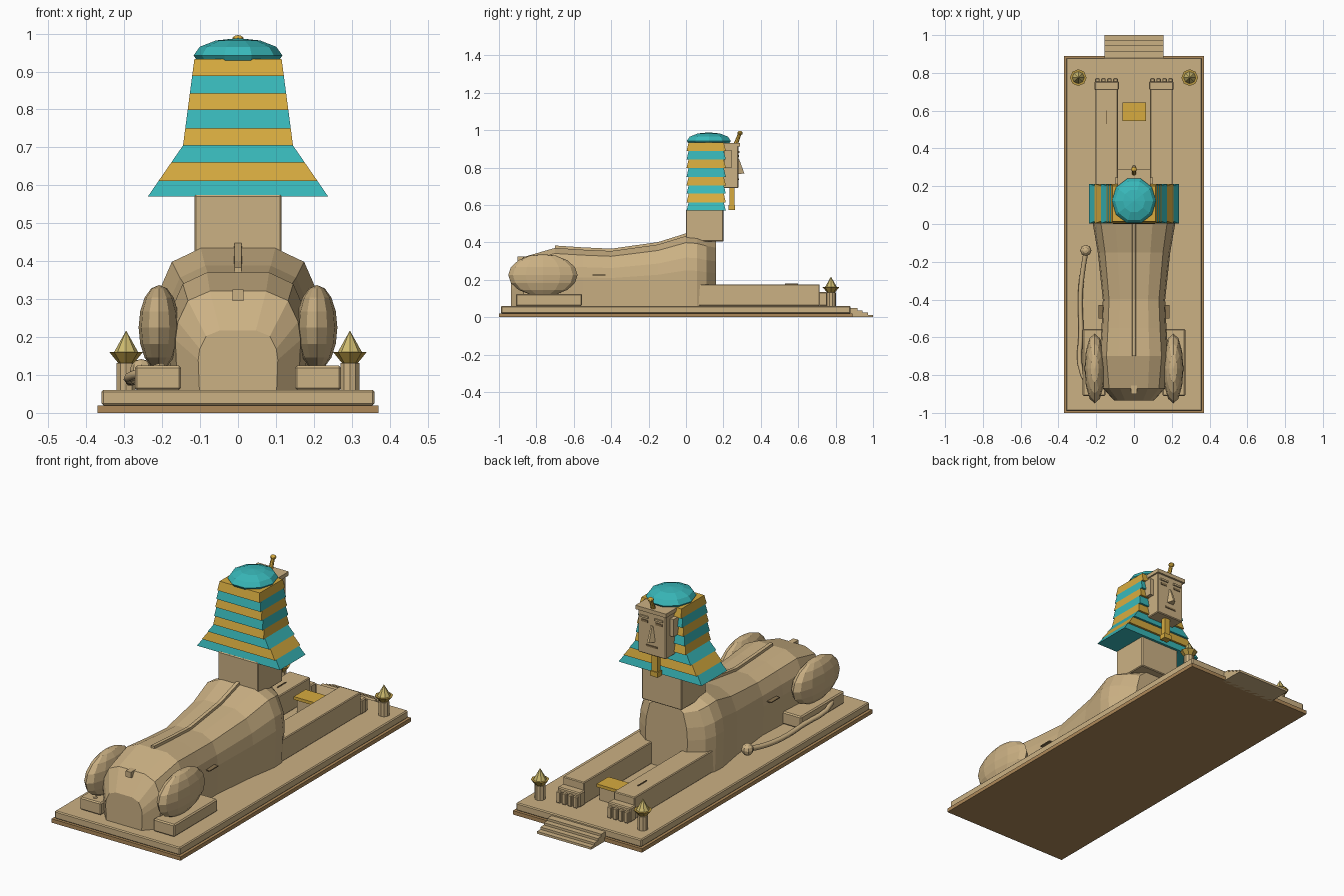
import bpy, bmesh, math
from mathutils import Vector, Matrix

cube = bpy.data.objects.get("Cube")
if cube:
    bpy.data.objects.remove(cube, do_unlink=True)


def material(name, rgb):
    m = bpy.data.materials.new(name)
    m.use_nodes = True
    m.diffuse_color = (*rgb, 1)
    m.node_tree.nodes["Principled BSDF"].inputs["Base Color"].default_value = (*rgb, 1)
    return m


SAND = material("sandstone", (0.60, 0.44, 0.23))
BASE = material("brown stone", (0.42, 0.25, 0.10))
CRACK = material("dark sandstone", (0.25, 0.17, 0.08))
TEAL = material("teal", (0.04, 0.48, 0.49))
GOLD = material("gold", (0.68, 0.41, 0.05))
BRASS = material("brass", (0.50, 0.33, 0.06))
FLAME = material("pale gold", (0.62, 0.50, 0.16))


def finish(name, bm, mat, bevel=0):
    bmesh.ops.recalc_face_normals(bm, faces=bm.faces)
    mesh = bpy.data.meshes.new(name)
    bm.to_mesh(mesh)
    bm.free()
    mesh.materials.append(mat)
    ob = bpy.data.objects.new(name, mesh)
    bpy.context.collection.objects.link(ob)
    if bevel:
        mod = ob.modifiers.new("soft edges", "BEVEL")
        mod.width, mod.segments = bevel, 1
    return ob


def box(name, x, y, z, mat=SAND, bevel=0):
    """Box from (min, max) ranges."""
    bm = bmesh.new()
    bmesh.ops.create_cube(bm, size=1)
    for v in bm.verts:
        v.co = [(lo + hi) / 2 + c * (hi - lo) for c, (lo, hi) in zip(v.co, (x, y, z))]
    return finish(name, bm, mat, bevel)


def ball(name, centre, radii, mat, u=10, v=6, turn=0):
    bm = bmesh.new()
    bmesh.ops.create_uvsphere(bm, u_segments=u, v_segments=v, radius=1)
    bm.transform(Matrix.Translation(centre) @ Matrix.Diagonal((*radii, 1))
                 @ Matrix.Rotation(turn, 4, "Z"))
    return finish(name, bm, mat)


def cone(name, a, b, r1, r2, mat, sides=8):
    """Tapered rod from point a to point b."""
    a, b = Vector(a), Vector(b)
    bm = bmesh.new()
    bmesh.ops.create_cone(bm, cap_ends=True, segments=sides, radius1=r1, radius2=r2,
                          depth=(b - a).length)
    bm.transform(Matrix.Translation((a + b) / 2)
                 @ (b - a).to_track_quat("Z", "Y").to_matrix().to_4x4())
    return finish(name, bm, mat)


def loft(name, rings, mat):
    """Skin a list of equal-length closed rings."""
    bm = bmesh.new()
    rows = [[bm.verts.new(p) for p in ring] for ring in rings]
    n = len(rows[0])
    for r, s in zip(rows, rows[1:]):
        for i in range(n):
            bm.faces.new((r[i], r[(i + 1) % n], s[(i + 1) % n], s[i]))
    bm.faces.new(rows[0])
    bm.faces.new(rows[-1])
    return finish(name, bm, mat)


def rect(w, y0, y1, z):
    return [(-w, y0, z), (w, y0, z), (w, y1, z), (-w, y1, z)]


def path(name, points, radius, mat):
    curve = bpy.data.curves.new(name, "CURVE")
    curve.dimensions = "3D"
    curve.bevel_depth, curve.bevel_resolution = radius, 1
    curve.use_fill_caps = True
    curve.resolution_u = 4
    spline = curve.splines.new("BEZIER")
    spline.bezier_points.add(len(points) - 1)
    for bp, p in zip(spline.bezier_points, points):
        bp.co = p
        bp.handle_left_type = bp.handle_right_type = "AUTO"
    curve.materials.append(mat)
    ob = bpy.data.objects.new(name, curve)
    bpy.context.collection.objects.link(ob)


# Plinth and entrance steps
box("plinth_foot", (-.37, .37), (-1, .89), (0, .02), BASE)
box("plinth", (-.36, .36), (-.99, .88), (.02, .06), SAND, .005)
for i in range(4):
    box(f"step_{i}", (-.155, .155), (.87, 1 - .028 * i), (.012 * i, .012 * (i + 1)))

# Lion body: arched section scaled along the spine
FLOOR = .06
half = [(.97, 0), (1, .5), (.96, .68), (.8, .89), (.45, .985)]
arch = half + [(-x, z) for x, z in reversed(half)]
sections = [(-.935, .105, .22), (-.87, .165, .325), (-.70, .182, .375), (-.55, .172, .365),
            (-.40, .165, .358), (-.15, .192, .393), (0, .218, .44), (.06, .215, .435),
            (.11, .19, .42), (.16, .12, .41)]
loft("body", [[(w * x, y, FLOOR + (top - FLOOR) * z) for x, z in arch]
              for y, w, top in sections], SAND)

# Spine ridge and tail root
loft("spine_ridge", [[(-.013, y, t - .03), (.013, y, t - .03), (.009, y, t + .008), (-.009, y, t + .008)]
                     for y, w, t in sections[2:7]], SAND)
box("tail_root", (-.015, .015), (-.90, -.84), (.295, .325))

# Haunches, feet, forelegs and toes on both sides
for s, side in ((1, "left"), (-1, "right")):
    def span(a, b):
        return tuple(sorted((s * a, s * b)))
    ball(f"{side}_haunch", (s * .208, -.765, .225), (.054, .185, .112), SAND, 12, 8)
    box(f"{side}_hind_foot", span(.15, .272), (-.91, -.555), (.06, .125), SAND, .006)
    box(f"{side}_foreleg", span(.085, .205), (.04, .715), (.06, .175), SAND, .004)
    box(f"{side}_paw", span(.08, .21), (.71, .755), (.06, .135), SAND, .005)
    for i in range(4):
        x = .086 + .032 * i
        box(f"{side}_toe_{i}", span(x, x + .024), (.75, .772), (.06, .12), SAND, .004)
    # Lamp post with bowl and pointed flame
    x, y = s * .295, .775
    cone(f"{side}_lamp_post", (x, y, .06), (x, y, .132), .026, .026, SAND, 10)
    cone(f"{side}_lamp_bowl", (x, y, .128), (x, y, .16), .018, .044, BRASS)
    cone(f"{side}_lamp_flame", (x, y, .16), (x, y, .217), .032, 0, FLAME)
    # Ears and eyes
    box(f"{side}_ear", span(.075, .1), (.205, .245), (.8, .89))
    box(f"{side}_eye", span(.022, .06), (.275, .283), (.855, .867), CRACK)
    box(f"{side}_brow", span(.018, .065), (.275, .287), (.878, .888))
    box(f"{side}_flank_crack", span(.16, .188), (-.50, -.43), (.222, .227), CRACK)

box("foreleg_crack", (-.148, -.143), (.53, .60), (.172, .179), CRACK)

# Tail lying beside the body
path("tail", [(-.2, -.88, .12), (-.272, -.80, .10), (-.28, -.55, .085), (-.284, -.38, .085),
              (-.27, -.24, .095), (-.255, -.15, .11)], .013, SAND)
ball("tail_tuft", (-.255, -.14, .112), (.03, .03, .03), SAND, 8, 6)

# Offering altar between the forelegs
box("altar", (-.05, .055), (.555, .63), (.06, .13))
box("altar_top", (-.062, .064), (.545, .642), (.13, .146), GOLD)

# Neck and striped headdress
box("neck", (-.115, .115), (0, .2), (.405, .575), SAND, .004)
levels = [.57, .612, .66, .705, .75, .798, .842, .888, .933]


def cloth_width(z):
    if z < .705:
        return .238 + (.145 - .238) * (z - .57) / .135
    return .145 + (.115 - .145) * (z - .705) / .228


for i, (a, b) in enumerate(zip(levels, levels[1:])):
    loft(f"headdress_stripe_{i}", [rect(cloth_width(a), .003, .213, a),
                                   rect(cloth_width(b), .014, .202, b)],
         GOLD if i % 2 else TEAL)
ball("headdress_crown", (0, .122, .942), (.117, .124, .046), TEAL, 10, 6, math.pi / 10)

# Face, nose, mouth, beard and brow ornament
box("face", (-.08, .08), (.2, .28), (.69, .925), SAND, .004)
box("headband", (-.088, .088), (.2, .29), (.912, .932))
loft("nose", [[(-.022, .275, .765), (.022, .275, .765), (.006, .312, .768), (-.006, .312, .768)],
              [(-.01, .275, .845), (.01, .275, .845), (.004, .284, .845), (-.004, .284, .845)]], SAND)
box("mouth", (-.032, .032), (.275, .284), (.733, .742), CRACK)
box("beard", (-.017, .017), (.232, .258), (.59, .695), GOLD)
box("beard_tip", (-.022, .022), (.228, .263), (.574, .6), GOLD)
cone("brow_ornament", (0, .262, .915), (0, .287, .98), .012, .009, GOLD)
ball("brow_ornament_tip", (0, .289, .984), (.016, .014, .012), GOLD, 8, 6)
